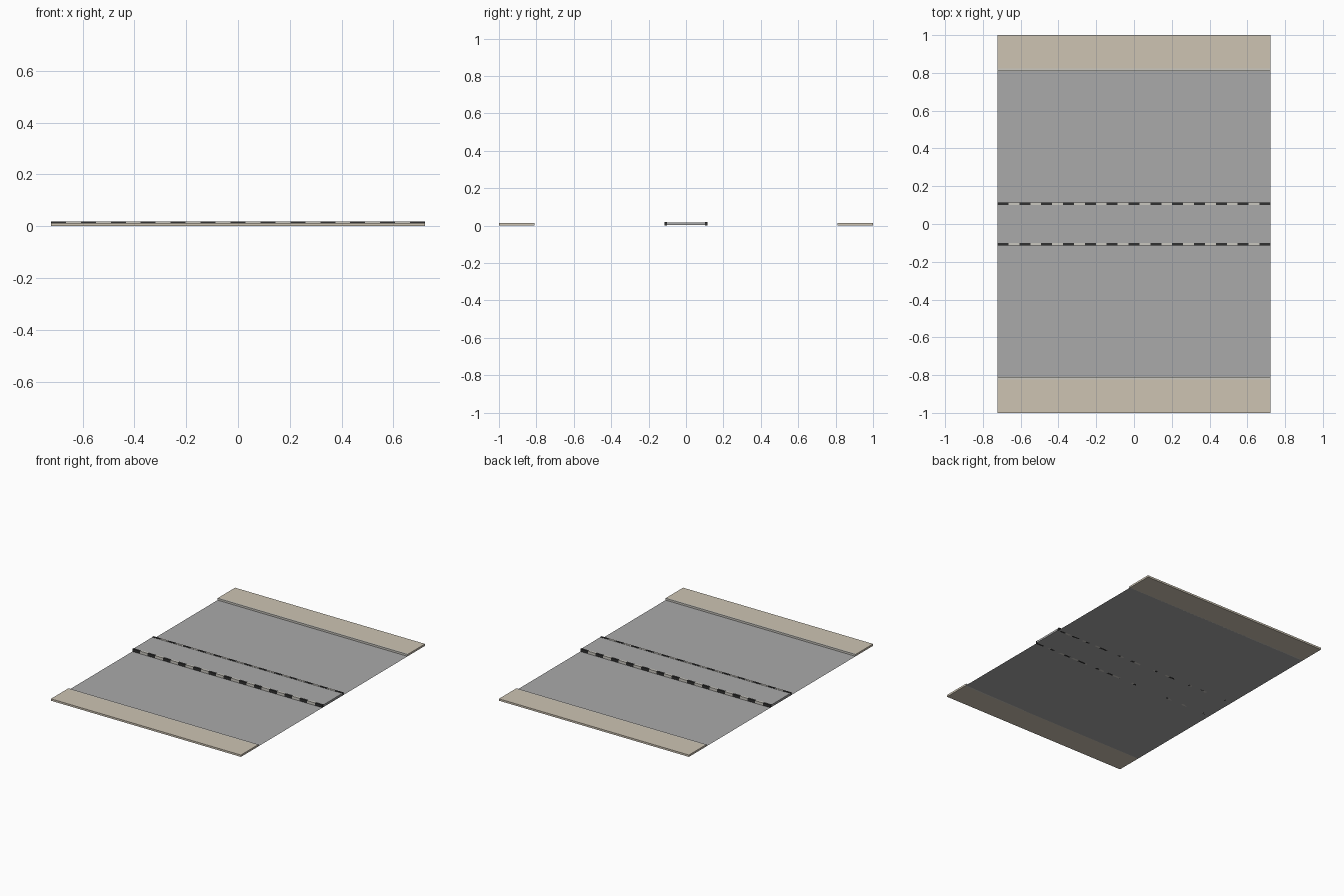
import bpy

if "Cube" in bpy.data.objects:
    bpy.data.objects.remove(bpy.data.objects["Cube"])

HALF_X = 0.7225
SIDE_H = 0.013      # sidewalk height
MED_H = 0.016       # median height


def material(name, rgb):
    m = bpy.data.materials.new(name)
    m.diffuse_color = (*rgb, 1)
    m.use_nodes = True
    m.node_tree.nodes["Principled BSDF"].inputs["Base Color"].default_value = m.diffuse_color
    return m


def box(name, x0, x1, y0, y1, z0, z1, mat=None):
    bpy.ops.mesh.primitive_cube_add(size=1, location=((x0 + x1) / 2, (y0 + y1) / 2, (z0 + z1) / 2))
    ob = bpy.context.object
    ob.name = name
    ob.scale = (x1 - x0, y1 - y0, z1 - z0)
    bpy.ops.object.transform_apply(location=False, rotation=False, scale=True)
    if mat:
        ob.data.materials.append(mat)
    return ob


paving = material("paving", (0.61, 0.55, 0.45))
asphalt = material("asphalt", (0.40, 0.40, 0.40))
dark = material("dark_paint", (0.03, 0.03, 0.03))
light = material("light_paint", (0.60, 0.58, 0.53))

# Road surface: a single flat sheet
bpy.ops.mesh.primitive_plane_add(size=1)
road = bpy.context.object
road.name = "road_surface"
road.scale = (2 * HALF_X, 1.64, 1)
bpy.ops.object.transform_apply(scale=True)
road.data.materials.append(asphalt)

# Raised median between the striped kerbs
box("median", -HALF_X, HALF_X, -0.102, 0.102, 0.003, MED_H, asphalt)

# Sidewalks with a kerb strip, and alternating striped median kerbs
COUNT = 25
step = 2 * HALF_X / COUNT
for s, side in ((-1, "front"), (1, "back")):
    ya, yb = sorted((s * 0.822, s * 1.0))
    box(side + "_sidewalk", -HALF_X, HALF_X, ya, yb, 0, SIDE_H, paving)
    ya, yb = sorted((s * 0.81, s * 0.822))
    box(side + "_sidewalk_kerb", -HALF_X, HALF_X, ya, yb, 0, SIDE_H, light)
    ya, yb = sorted((s * 0.101, s * 0.115))
    for i in range(COUNT):
        x = -HALF_X + i * step
        box(f"{side}_median_kerb_{i + 1}", x, x + step, ya, yb, 0, MED_H + 0.002,
            light if i % 2 else dark)
